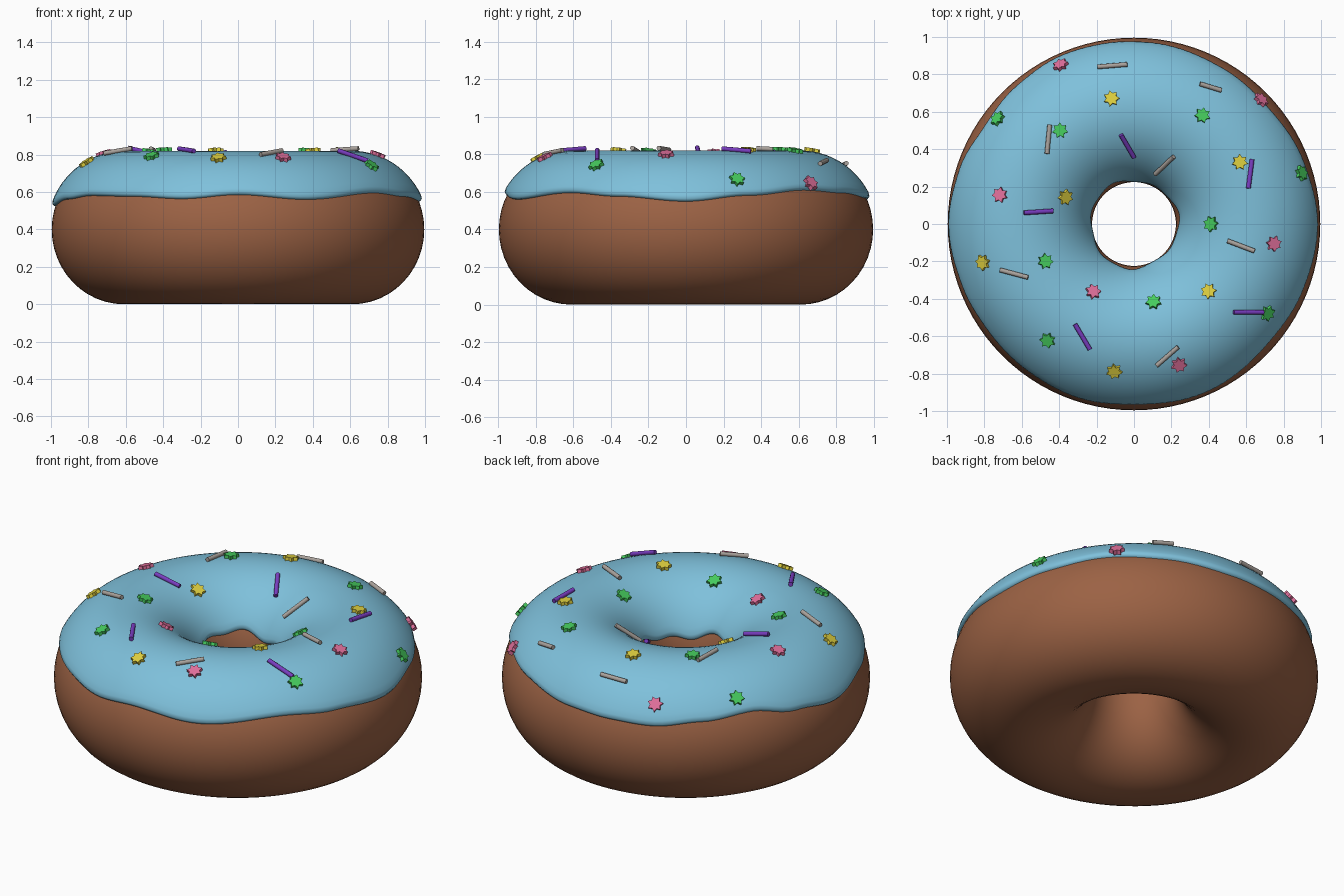
import bpy, bmesh, math
from mathutils import Vector, Matrix

if "Cube" in bpy.data.objects:
    bpy.data.objects.remove(bpy.data.objects["Cube"])

RING, ZC = 0.61, 0.40          # ring radius and height of the tube centre
DA, DB = 0.386, 0.40           # dough tube half width / half height
IA, IB = 0.41, 0.42            # icing tube half width / half height


def mat(name, r, g, b):
    m = bpy.data.materials.new(name)
    m.diffuse_color = (r, g, b, 1)
    m.use_nodes = True
    m.node_tree.nodes["Principled BSDF"].inputs["Base Color"].default_value = m.diffuse_color
    return m


BROWN = mat("dough brown", 0.33, 0.122, 0.058)
BLUE = mat("icing blue", 0.21, 0.53, 0.71)
GREEN = mat("green", 0.06, 0.60, 0.11)
YELLOW = mat("yellow", 0.75, 0.64, 0.05)
PINK = mat("pink", 0.75, 0.16, 0.33)
GRAY = mat("gray", 0.40, 0.36, 0.33)
PURPLE = mat("purple", 0.19, 0.045, 0.52)


def finish(bm, name, material, smooth=None):
    bmesh.ops.recalc_face_normals(bm, faces=bm.faces)
    me = bpy.data.meshes.new(name)
    bm.to_mesh(me)
    bm.free()
    me.materials.append(material)
    ob = bpy.data.objects.new(name, me)
    bpy.context.collection.objects.link(ob)
    if smooth:
        bpy.ops.object.select_all(action='DESELECT')
        ob.select_set(True)
        bpy.context.view_layer.objects.active = ob
        bpy.ops.object.shade_smooth_by_angle(angle=math.radians(smooth))
    return ob


def ring_solid(name, section, n, material, smooth):
    """Closed ring; section(azimuth) gives a closed loop of (r, z)."""
    bm = bmesh.new()
    loops = []
    for i in range(n):
        az = 2 * math.pi * i / n
        loops.append([bm.verts.new((r * math.cos(az), r * math.sin(az), z))
                      for r, z in section(az)])
    for i in range(n):
        p, q = loops[i], loops[(i + 1) % n]
        for j in range(len(p)):
            k = (j + 1) % len(p)
            bm.faces.new((p[j], q[j], q[k], p[k]))
    return finish(bm, name, material, smooth)


# Dough
def dough_section(az):
    return [(RING + DA * math.cos(t), ZC + DB * math.sin(t))
            for t in (2 * math.pi * j / 48 for j in range(48))]


ring_solid("dough", dough_section, 96, BROWN, 60)

# Icing with a wavy outer edge: (azimuth, edge height)
EDGE = [(-180, .53), (-160, .57), (-145, .59), (-125, .585), (-108, .572),
        (-90, .595), (-68, .568), (-40, .605), (-22, .585), (0, .557),
        (20, .59), (42, .62), (60, .605), (85, .575), (100, .565),
        (114, .558), (130, .585), (147, .612), (163, .565), (180, .53)]


def edge_height(az):
    d = (math.degrees(az) + 180) % 360 - 180
    for (a, za), (b, zb) in zip(EDGE, EDGE[1:]):
        if a <= d <= b:
            f = (d - a) / (b - a)
            return za + (zb - za) * (0.5 - 0.5 * math.cos(math.pi * f))
    return EDGE[0][1]


def icing_section(az):
    t0 = math.asin((edge_height(az) - ZC) / IB)
    zi = 0.545 + 0.02 * math.sin(3 * az + 1) + 0.012 * math.sin(7 * az)
    t1 = math.pi - math.asin((zi - ZC) / IB)
    steps = [(t0, .45), (t0 + .02, .85), (t0 + .07, 1)]
    steps += [(t0 + .07 + (t1 - t0 - .14) * j / 28, 1) for j in range(1, 28)]
    steps += [(t1 - .07, 1), (t1 - .02, .85), (t1, .45)]
    a0, b0 = DA - .008, DB - .008
    pts = [(RING + (a0 + (IA - a0) * k) * math.cos(t),
            ZC + (b0 + (IB - b0) * k) * math.sin(t)) for t, k in steps]
    pts += [(RING + a0 * math.cos(t), ZC + b0 * math.sin(t))
            for t, k in reversed(steps)]
    return pts


ring_solid("icing", icing_section, 144, BLUE, 50)


# Point and normal on top of the icing
def on_icing(x, y):
    r = math.hypot(x, y)
    p = r - RING
    h = IB * math.sqrt(max(0.02, 1 - (p / IA) ** 2))
    n = Vector((x / r * p / IA ** 2, y / r * p / IA ** 2, h / IB ** 2))
    return Vector((x, y, ZC + h)), n.normalized()


def frame(origin, xdir, normal):
    x = (xdir - normal * xdir.dot(normal)).normalized()
    y = normal.cross(x)
    m = Matrix((x, y, normal)).transposed().to_4x4()
    m.translation = origin
    return m


# Star sprinkles
def star(name, x, y, turn, material):
    p, n = on_icing(x, y)
    bm = bmesh.new()
    pts = []
    for i in range(14):
        r = 0.043 if i % 2 == 0 else 0.028
        a = turn + math.pi * i / 7
        pts.append((r * math.cos(a), r * math.sin(a)))
    low = [bm.verts.new((u, v, -0.008)) for u, v in pts]
    top = [bm.verts.new((u, v, 0.018)) for u, v in pts]
    bm.faces.new(low)
    bm.faces.new(top)
    for i in range(14):
        k = (i + 1) % 14
        bm.faces.new((low[i], low[k], top[k], top[i]))
    bm.transform(frame(p, Vector((1, 0, 0)), n))
    finish(bm, name, material)


STARS = [
    ("pink", PINK, [(-.39, .845), (.675, .66), (-.715, .155), (.745, -.105),
                    (-.22, -.365), (.24, -.75)]),
    ("yellow", YELLOW, [(-.12, .67), (.565, .33), (-.37, .145), (-.805, -.205),
                        (.4, -.36), (-.105, -.785)]),
    ("green", GREEN, [(-.725, .56), (-.395, .5), (.365, .58), (.89, .27),
                      (.415, 0), (-.475, -.2), (.105, -.42), (-.46, -.62),
                      (.71, -.475)])]
for label, m, spots in STARS:
    for i, (x, y) in enumerate(spots):
        star(f"{label}_star_sprinkle_{i + 1}", x, y, i * 0.7, m)


# Stick sprinkles, given by their two ends seen from above
def stick(name, x1, y1, x2, y2, material):
    p, n = on_icing((x1 + x2) / 2, (y1 + y2) / 2)
    d = Vector((x2 - x1, y2 - y1, 0))
    d.z = -(d.x * n.x + d.y * n.y) / n.z      # lift into the tangent plane
    bm = bmesh.new()
    bmesh.ops.create_cone(bm, cap_ends=True, segments=10, radius1=0.0125,
                          radius2=0.0125, depth=min(d.length, 0.17))
    bm.transform(frame(p + n * 0.009, d, n) @ Matrix.Rotation(math.pi / 2, 4, 'Y'))
    finish(bm, name, material, 40)


STICKS = [
    ("gray", GRAY, [(-.195, .835, -.035, .848), (.35, .745, .465, .71),
                    (-.465, .375, -.45, .53), (.115, .27, .215, .365),
                    (.5, -.09, .645, -.145), (-.715, -.245, -.565, -.285),
                    (.12, -.755, .235, -.655)]),
    ("purple", PURPLE, [(-.07, .48, 0, .36), (-.59, .06, -.435, .07),
                        (.61, .19, .63, .345), (.53, -.47, .69, -.47),
                        (-.315, -.535, -.235, -.67)])]
for label, m, ends in STICKS:
    for i, e in enumerate(ends):
        stick(f"{label}_stick_sprinkle_{i + 1}", *e, m)
